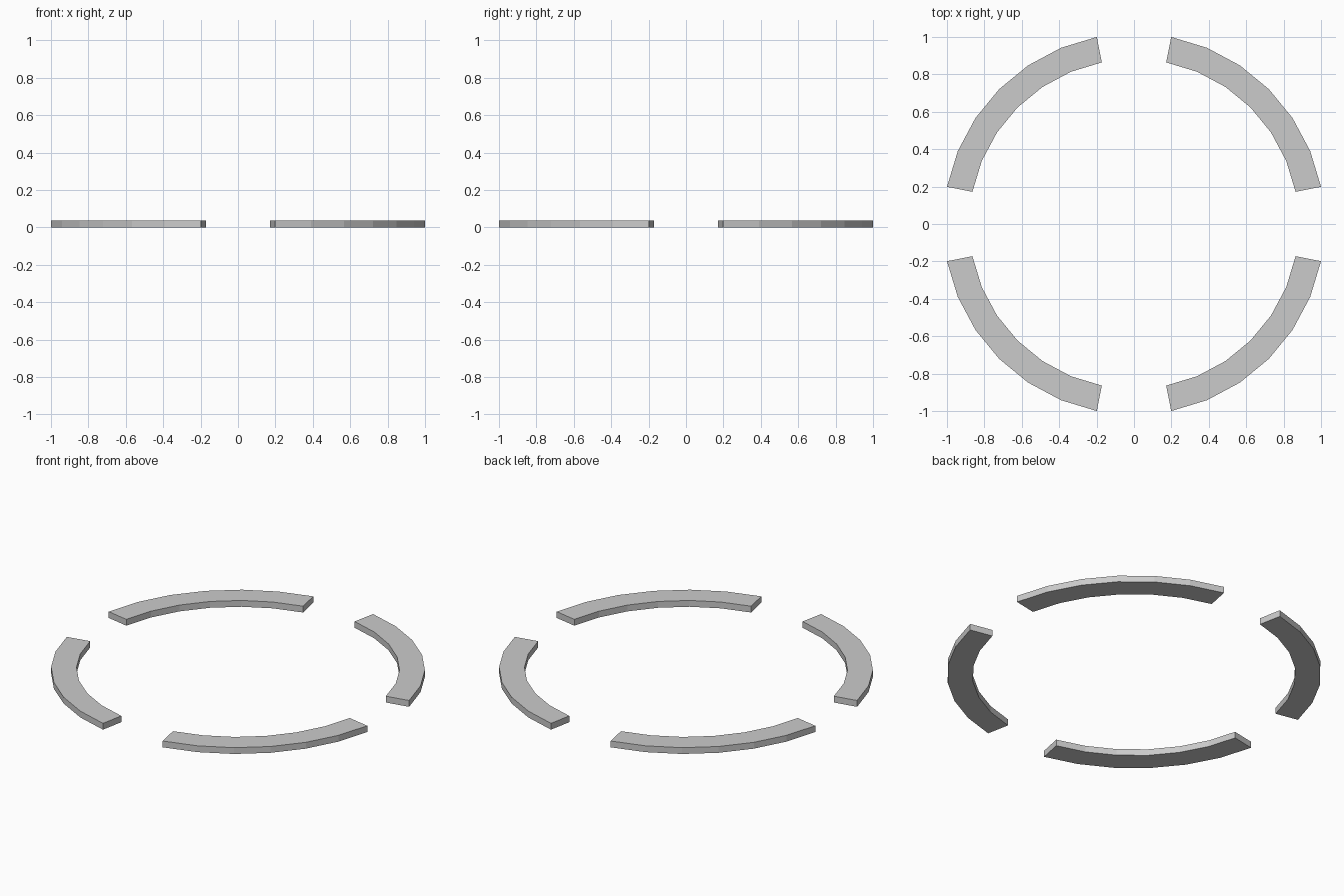
import bpy, bmesh
from math import sin, cos, radians

if "Cube" in bpy.data.objects:
    bpy.data.objects.remove(bpy.data.objects["Cube"])

STEP = 11.25                        # 32-sided circle
OUTER = 1.0 / cos(radians(STEP))    # arc tips land on x/y = 1
INNER = 0.881
HEIGHT = 0.038


def arc_segment(name, start):
    """Flat curved bar covering six circle steps, extruded upward."""
    angles = [radians(start + STEP * i) for i in range(7)]
    bm = bmesh.new()
    rows = [[bm.verts.new((r * cos(a), r * sin(a), 0)) for a in angles]
            for r in (INNER, OUTER)]
    faces = [bm.faces.new((rows[0][i], rows[1][i], rows[1][i + 1], rows[0][i + 1]))
             for i in range(6)]
    top = bmesh.ops.extrude_face_region(bm, geom=faces, use_keep_orig=True)
    for v in top["geom"]:
        if isinstance(v, bmesh.types.BMVert):
            v.co.z = HEIGHT
    bmesh.ops.recalc_face_normals(bm, faces=bm.faces[:])
    mesh = bpy.data.meshes.new(name)
    bm.to_mesh(mesh)
    bm.free()
    obj = bpy.data.objects.new(name, mesh)
    bpy.context.collection.objects.link(obj)


# Four quarter arcs with gaps on the axes
for k, side in enumerate(("back_right", "back_left", "front_left", "front_right")):
    arc_segment("ring_arc_" + side, 90 * k + STEP)
